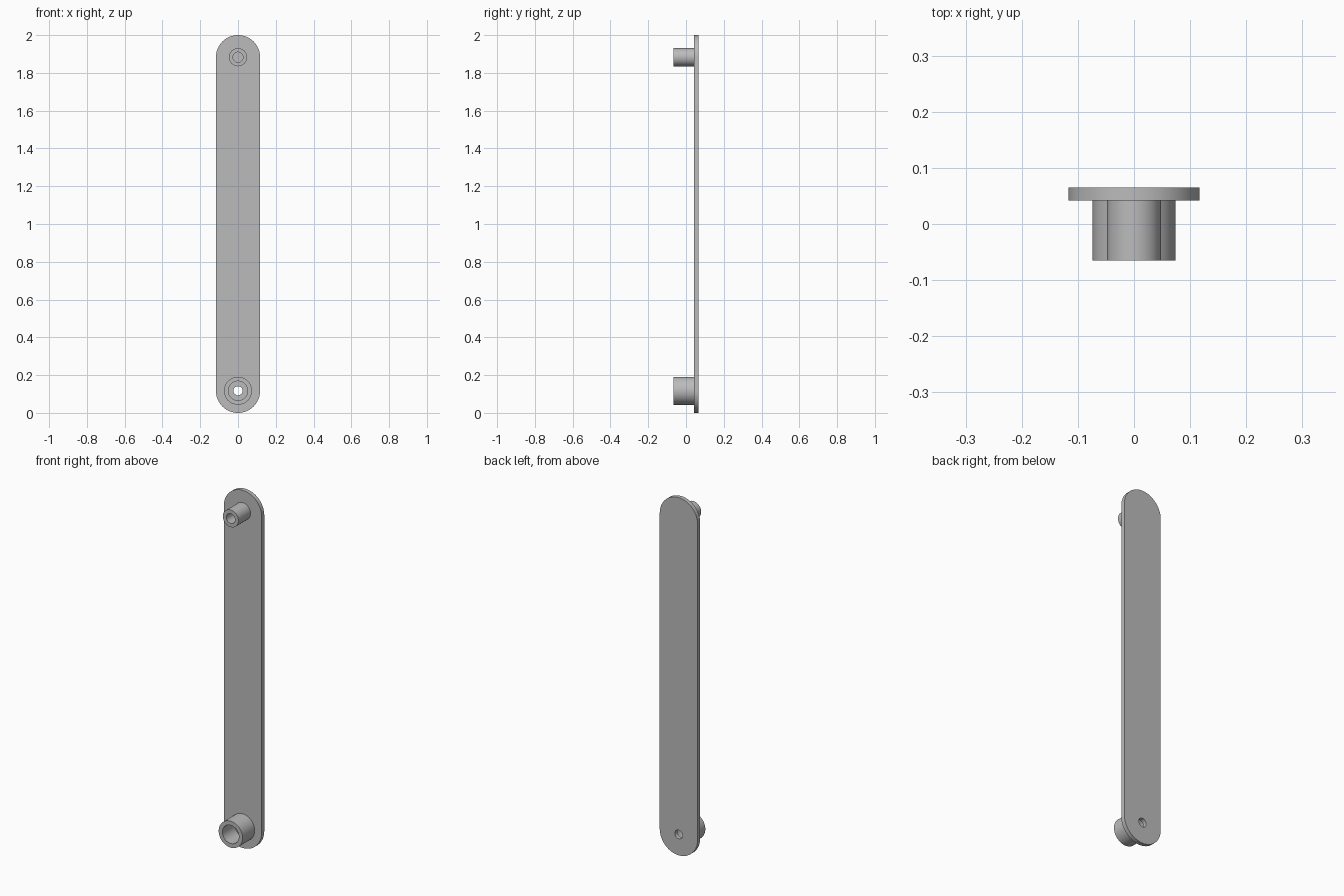
import bpy
import bmesh
from math import sin, cos, pi, radians

cube = bpy.data.objects.get("Cube")
if cube:
    bpy.data.objects.remove(cube, do_unlink=True)

grey = bpy.data.materials.new("plain grey")
grey.use_nodes = True
grey.diffuse_color = (0.5, 0.5, 0.5, 1)
grey.node_tree.nodes["Principled BSDF"].inputs["Base Color"].default_value = grey.diffuse_color

HALF_WIDTH = 0.117
LOW, HIGH = HALF_WIDTH, 2 - HALF_WIDTH      # heights of the two pivots
FRONT, FACE, BACK = -0.065, 0.042, 0.065    # boss tip, plate front, plate back
SEGMENTS = 64


def arc(z, radius, start, end, steps):
    return [(radius * cos(start + (end - start) * i / steps),
             z + radius * sin(start + (end - start) * i / steps))
            for i in range(steps + 1)]


def circle(z, radius):
    return arc(z, radius, 0, 2 * pi, SEGMENTS)[:-1]


def extrude_outlines(name, outlines, y_front, y_back):
    """Fill nested closed outlines in the xz plane and extrude them along y."""
    curve = bpy.data.curves.new(name, "CURVE")
    curve.dimensions = "2D"
    curve.fill_mode = "BOTH"
    curve.extrude = (y_back - y_front) / 2
    for points in outlines:
        spline = curve.splines.new("POLY")
        spline.points.add(len(points) - 1)
        for point, (x, z) in zip(spline.points, points):
            point.co = (x, z, 0, 1)
        spline.use_cyclic_u = True
    obj = bpy.data.objects.new(name, curve)
    bpy.context.collection.objects.link(obj)
    obj.location.y = (y_front + y_back) / 2
    obj.rotation_euler.x = pi / 2

    bpy.ops.object.select_all(action="DESELECT")
    obj.select_set(True)
    bpy.context.view_layer.objects.active = obj
    bpy.ops.object.convert(target="MESH")
    obj = bpy.context.object

    # Weld caps to walls
    bm = bmesh.new()
    bm.from_mesh(obj.data)
    bmesh.ops.remove_doubles(bm, verts=bm.verts, dist=1e-5)
    bmesh.ops.recalc_face_normals(bm, faces=bm.faces)
    bm.to_mesh(obj.data)
    bm.free()
    obj.data.materials.clear()
    obj.data.materials.append(grey)
    bpy.ops.object.shade_smooth_by_angle(angle=radians(30))
    return obj


# Round-ended plate with a small through hole at the bottom
half = SEGMENTS // 2
slot = arc(HIGH, HALF_WIDTH, 0, pi, half) + arc(LOW, HALF_WIDTH, pi, 2 * pi, half)
extrude_outlines("link_plate", [slot, circle(LOW, 0.024)], FACE, BACK)

# Hollow bosses on the front of the plate
for name, z, outer, bore in (("lower_boss", LOW, 0.074, 0.051),
                             ("upper_boss", HIGH, 0.048, 0.027)):
    extrude_outlines(name, [circle(z, outer), circle(z, bore)], FRONT, FACE + 0.001)
